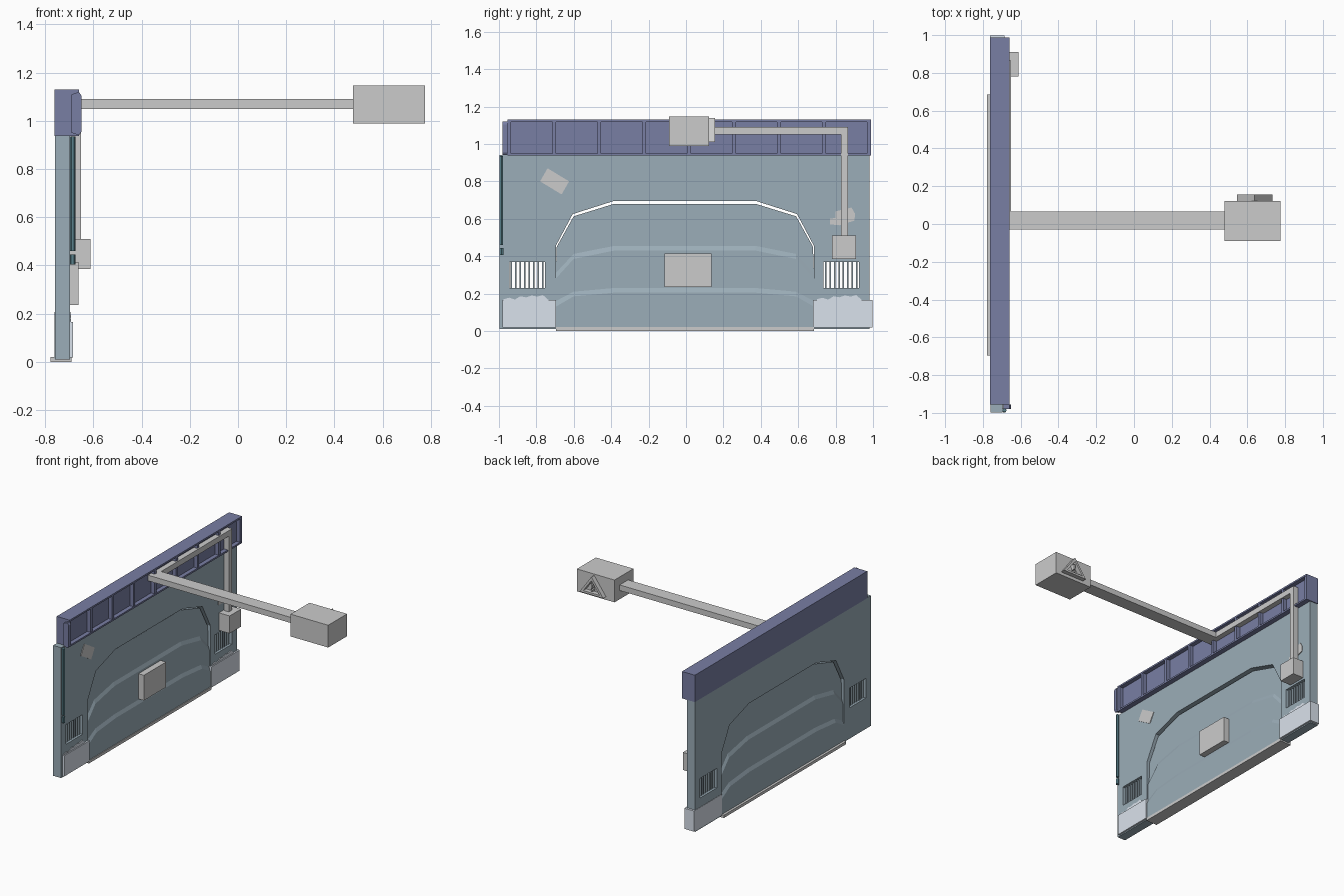
import bpy, bmesh, math
from mathutils import Vector

if "Cube" in bpy.data.objects:
    bpy.data.objects.remove(bpy.data.objects["Cube"])


def material(name, rgb):
    m = bpy.data.materials.new(name)
    m.diffuse_color = (*rgb, 1)
    m.use_nodes = True
    m.node_tree.nodes["Principled BSDF"].inputs["Base Color"].default_value = m.diffuse_color
    return m


BLUE = material("blue_grey_wall", (0.33, 0.42, 0.48))
PURPLE = material("purple_beam", (0.19, 0.21, 0.37))
PALE = material("pale_base", (0.70, 0.76, 0.84))
TEAL = material("dark_teal", (0.10, 0.22, 0.26))


def finish(name, bm, mat=None):
    bmesh.ops.recalc_face_normals(bm, faces=bm.faces[:])
    me = bpy.data.meshes.new(name)
    bm.to_mesh(me)
    bm.free()
    ob = bpy.data.objects.new(name, me)
    bpy.context.collection.objects.link(ob)
    if mat:
        me.materials.append(mat)
    return ob


def add_box(bm, x, y, z):
    vs = bmesh.ops.create_cube(bm, size=1)["verts"]
    for v in vs:
        for i, (a, b) in enumerate((x, y, z)):
            v.co[i] = (a + b) / 2 + v.co[i] * (b - a)


def box(name, x, y, z, mat=None):
    bm = bmesh.new()
    add_box(bm, x, y, z)
    return finish(name, bm, mat)


def add_prism(bm, pts, a, b, axis="x"):
    # outline lies in (y, z) for axis x, or in (x, z) for axis y
    def at(p, d):
        return (d, *p) if axis == "x" else (p[0], d, p[1])
    f = bm.faces.new([bm.verts.new(at(p, a)) for p in pts])
    ext = bmesh.ops.extrude_face_region(bm, geom=[f])
    # the source face is kept, giving a closed solid
    off = Vector((b - a, 0, 0)) if axis == "x" else Vector((0, b - a, 0))
    bmesh.ops.translate(bm, vec=off, verts=[v for v in ext["geom"] if isinstance(v, bmesh.types.BMVert)])


def prism(name, pts, a, b, mat=None, axis="x"):
    bm = bmesh.new()
    add_prism(bm, pts, a, b, axis)
    return finish(name, bm, mat)


CY = -0.006  # centre of the doorway


def arch(half):
    # mirror a half outline (left side, bottom to top) around the doorway centre
    return [(CY - y, z) for y, z in half] + [(CY + y, z) for y, z in reversed(half)]


# wall with the arched doorway cut into its outline
opening = arch([(0.69, 0.01), (0.69, 0.455), (0.60, 0.625), (0.38, 0.695)])
wall = prism("wall", [(-0.998, 0.01), *opening, (0.982, 0.01), (0.982, 0.94), (-0.998, 0.94)],
             -0.76, -0.697, BLUE)

# vents cut through the wall, with upright slats
for side, (y0, y1) in (("left", (-0.945, -0.755)), ("right", (0.735, 0.925))):
    cutter = box("vent_cutter", (-0.8, -0.6), (y0, y1), (0.23, 0.37))
    cutter.hide_render = True
    mod = wall.modifiers.new("vent", "BOOLEAN")
    mod.operation, mod.solver, mod.object = "DIFFERENCE", "EXACT", cutter
    bpy.context.view_layer.objects.active = wall
    bpy.ops.object.modifier_apply(modifier=mod.name)
    bpy.data.objects.remove(cutter)
    bm = bmesh.new()
    for i in range(8):
        y = y0 + (i + 0.5) * (y1 - y0) / 8
        add_box(bm, (-0.745, -0.712), (y - 0.004, y + 0.004), (0.228, 0.372))
    finish(side + "_vent_slats", bm, BLUE)

# stepped door: each level is (side z, shoulder z, middle z, half thickness)
levels = [(0.01, 0.01, 0.01, 0.033), (0.13, 0.185, 0.205, 0.033),
          (0.16, 0.21, 0.23, 0.023), (0.28, 0.385, 0.43, 0.023),
          (0.31, 0.412, 0.455, 0.013), (0.45, 0.613, 0.68, 0.013)]
bm = bmesh.new()
rows = []
for n, (a, b, c, t) in enumerate(levels):
    edge = 0.685 if n == 5 else 0.69
    line = arch([(edge, a), (0.595, b), (0.378, c)])
    rows.append([[bm.verts.new((-0.728 + s * t, y, z)) for y, z in line] for s in (1, -1)])
for lo, hi in zip(rows, rows[1:]):
    for s in (0, 1):
        for j in range(5):
            bm.faces.new((lo[s][j], lo[s][j + 1], hi[s][j + 1], hi[s][j]))
    for j in (0, 5):
        bm.faces.new((lo[0][j], hi[0][j], hi[1][j], lo[1][j]))
for r in (rows[0], rows[-1]):
    for j in range(5):
        bm.faces.new((r[0][j], r[0][j + 1], r[1][j + 1], r[1][j]))
finish("door", bm, BLUE)
box("door_plate", (-0.71, -0.662), (-0.115, 0.135), (0.235, 0.415))
box("door_sill", (-0.778, -0.69), (-0.695, 0.685), (0, 0.02))

# top beam: back slab, flanges and dividers forming eight recessed cells
bm = bmesh.new()
add_box(bm, (-0.762, -0.69), (-0.955, 0.988), (0.938, 1.13))
for z in ((0.938, 0.95), (1.118, 1.13)):
    add_box(bm, (-0.69, -0.66), (-0.955, 0.988), z)
pitch = (0.985 + 0.955) / 8
for i in range(9):
    y = -0.945 + i * (0.978 + 0.945) / 8
    add_box(bm, (-0.69, -0.662), (y - 0.01, y + 0.01), (0.95, 1.118))
finish("top_beam", bm, PURPLE)
prism("beam_end_cap", [(-0.69, 0.95), (-0.66, 0.94), (-0.65, 0.955), (-0.65, 1.105),
                       (-0.66, 1.12), (-0.69, 1.11)], -0.98, -0.955, PURPLE, "y")

# pale corner bases
box("left_base", (-0.72, -0.685), (-0.98, -0.695), (0.018, 0.165), PALE)
box("right_base", (-0.762, -0.685), (0.68, 0.998), (0.018, 0.165), PALE)

# edge pipe with a broken-off stub
bm = bmesh.new()
for z0, z1, r in ((0.46, 0.935, 0.011), (0.405, 0.445, 0.012)):
    add_prism_pts = [(math.cos(k * math.pi / 3) * r, math.sin(k * math.pi / 3) * r) for k in range(6)]
    ring = [[bm.verts.new((-0.686 + x, -0.987 + y, z)) for x, y in add_prism_pts] for z in (z0, z1)]
    bm.faces.new(ring[0])
    bm.faces.new(ring[1])
    for k in range(6):
        bm.faces.new((ring[0][k], ring[0][k - 1], ring[1][k - 1], ring[1][k]))
finish("edge_pipe", bm, TEAL)

# worn patches on the wall
prism("wall_poster", [(-0.78, 0.80), (-0.74, 0.87), (-0.625, 0.80), (-0.665, 0.73)], -0.70, -0.693)
prism("wall_scrap", [(0.77, 0.57), (0.82, 0.565), (0.90, 0.59), (0.905, 0.625), (0.885, 0.66),
                     (0.80, 0.64), (0.80, 0.605), (0.77, 0.60)], -0.70, -0.693)
for name, y0 in (("left_chipped_edge", -0.975), ("right_chipped_edge", 0.70)):
    steps = [0.17, 0.178, 0.168, 0.186, 0.18, 0.19, 0.184, 0.192, 0.166]
    top = [(y0 + i * 0.03, z) for i, z in enumerate(steps)]
    prism(name, [(y0 + 0.24, 0.15), (y0, 0.15), *top], -0.70, -0.692, PALE)

# conduit running from the control box up and along the beam
box("control_box", (-0.70, -0.612), (0.78, 0.91), (0.385, 0.51))
box("upright_conduit", (-0.69, -0.652), (0.828, 0.865), (0.50, 1.09))
box("beam_conduit", (-0.69, -0.652), (-0.03, 0.865), (1.05, 1.09))

# long arm carrying the warning box
box("long_arm", (-0.66, 0.49), (-0.03, 0.065), (1.05, 1.09))
box("warning_box", (0.478, 0.775), (-0.09, 0.123), (0.988, 1.147))

# triangular sign: mitred frame and a centre mark
outer = [(0.545, 1.01), (0.732, 1.01), (0.6385, 1.138)]
c = Vector((0.6385, 1.055))
inner = [tuple(c + (Vector(p) - c) * 0.68) for p in outer]
bm = bmesh.new()
for k in range(3):
    n = (k + 1) % 3
    add_prism(bm, [outer[k], outer[n], inner[n], inner[k]], 0.12, 0.155, "y")
finish("warning_triangle", bm)
prism("triangle_bar", [(0.634, 1.054), (0.643, 1.054), (0.647, 1.09), (0.630, 1.09)],
      0.12, 0.15, None, "y")
box("triangle_dot", (0.632, 0.645), (0.12, 0.15), (1.033, 1.046))
